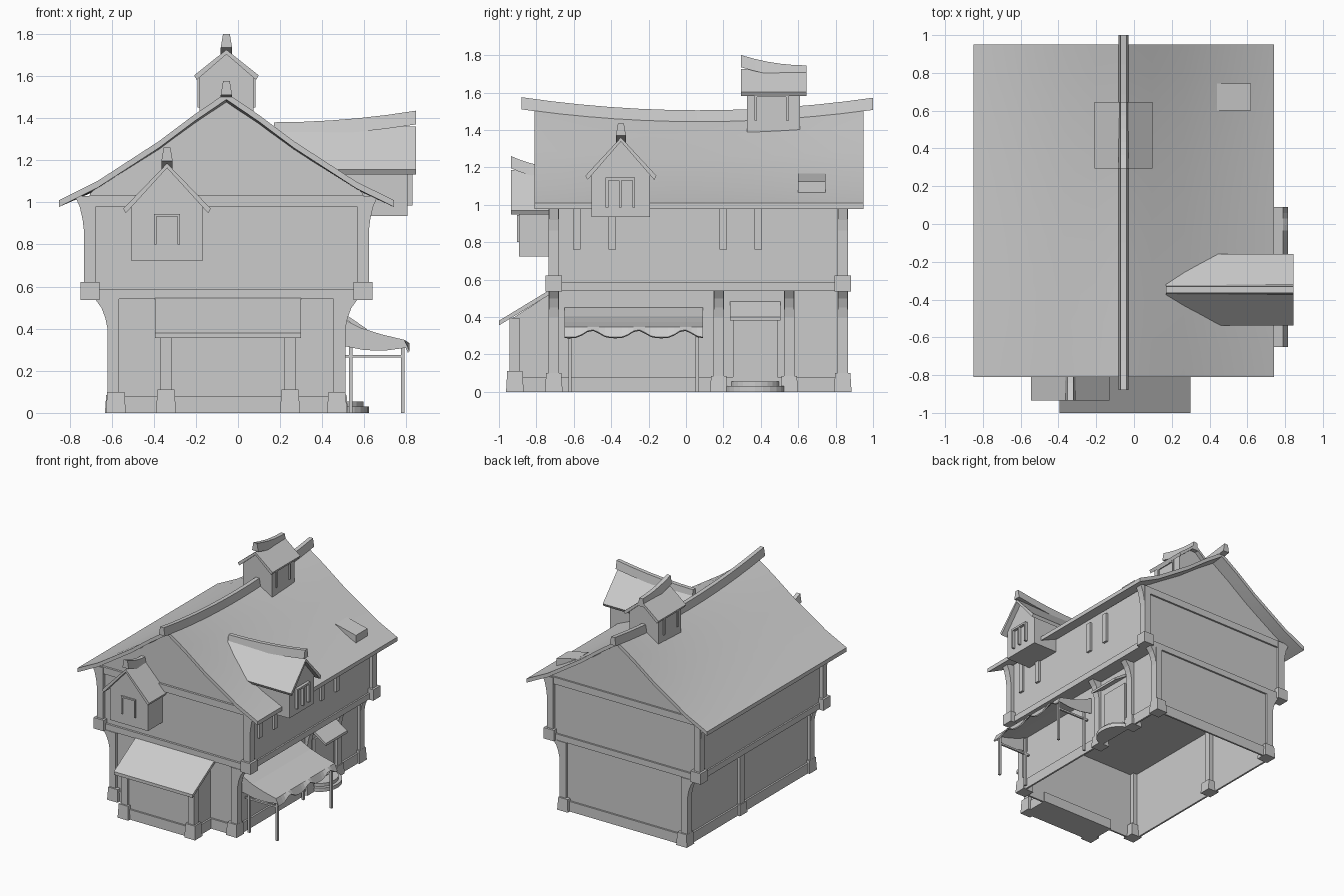
import bpy, bmesh, math
from mathutils import Vector

cube = bpy.data.objects.get("Cube")
if cube:
    bpy.data.objects.remove(cube, do_unlink=True)

grey = bpy.data.materials.new("plain grey")
grey.use_nodes = True
colour = (0.6, 0.6, 0.6, 1)
grey.diffuse_color = colour
grey.node_tree.nodes["Principled BSDF"].inputs["Base Color"].default_value = colour

CX = -0.055                                   # centre line of the house
FRONT, BACK = -0.707, 0.838                   # corner post centres


def loft(name, rings, caps=(True, True), loop=False):
    """Skin a list of point rings into one object."""
    bm = bmesh.new()
    vs = [[bm.verts.new(Vector(p)) for p in r] for r in rings]
    n = len(vs[0])
    pairs = list(zip(vs, vs[1:])) + ([(vs[-1], vs[0])] if loop else [])
    for a, b in pairs:
        for i in range(n):
            j = (i + 1) % n
            bm.faces.new((a[i], a[j], b[j], b[i]))
    if caps[0]:
        bm.faces.new(vs[0][::-1])
    if caps[1]:
        bm.faces.new(vs[-1])
    bmesh.ops.recalc_face_normals(bm, faces=bm.faces[:])
    me = bpy.data.meshes.new(name)
    bm.to_mesh(me)
    bm.free()
    me.materials.append(grey)
    ob = bpy.data.objects.new(name, me)
    bpy.context.collection.objects.link(ob)
    return ob


def rect(x0, x1, y0, y1, z):
    return [(x0, y0, z), (x1, y0, z), (x1, y1, z), (x0, y1, z)]


def box(name, x0, x1, y0, y1, z0, z1, caps=(True, True)):
    return loft(name, [rect(x0, x1, y0, y1, z0), rect(x0, x1, y0, y1, z1)], caps)


def at(axis, a, u, v):
    return (a, u, v) if axis == "x" else (u, a, v)


def prism(name, axis, a0, a1, profile, caps=(True, True)):
    return loft(name, [[at(axis, a, u, v) for u, v in profile] for a in (a0, a1)], caps)


def bar(name, axis, a0, a1, u0, u1, z0, z1):
    return prism(name, axis, a0, a1, [(u0, z0), (u1, z0), (u1, z1), (u0, z1)])


def foot(name, x, y, h=0.1):
    loft(name, [rect(x - r, x + r, y - r, y + r, z) for r, z in ((.047, 0), (.041, h))])


def post(name, x, y, z0, z1, r=.028):
    box(name, x - r, x + r, y - r, y + r, z0, z1)


def bracket(name, x, y, s, z0, z1, reach):
    h = z1 - z0
    pts = [(0, 0), (reach * .2, h * .4), (reach * .5, h * .72), (reach, h), (-.03, h), (-.03, 0)]
    prism(name, "y", y - .026, y + .026, [(x + s * u, z0 + v) for u, v in pts])


def window(name, axis, a0, a1, u0, u1, z0, z1, w=.015):
    bar(name + "_left", axis, a0, a1, u0, u0 + w, z0, z1)
    bar(name + "_right", axis, a0, a1, u1 - w, u1, z0, z1)
    bar(name + "_head", axis, a0, a1, u0, u1, z1 - w, z1)


def ridge_cap(name, axis, c, path):
    """Tapered ridge beam through (position, top height) points."""
    loft(name, [[at(axis, a, c - .027, z - .065), at(axis, a, c + .027, z - .065),
                 at(axis, a, c + .016, z), at(axis, a, c - .016, z)] for a, z in path])


def gablet(name, axis, c, wall, wh, base, roof, rh, eave, apex):
    """Small gabled box with its own roof and upswept ridge."""
    t = .022
    shoulder = apex - (apex - eave) * wh / rh - t
    prism(name + "_walls", axis, *wall, [(c - wh, base), (c + wh, base), (c + wh, shoulder),
                                         (c, apex - t), (c - wh, shoulder)])
    prism(name + "_roof", axis, *roof, [(c - rh, eave), (c, apex), (c + rh, eave),
                                        (c + rh - .012, eave - t), (c, apex - t),
                                        (c - rh + .012, eave - t)])
    ridge_cap(name + "_ridge", axis, c,
              [(roof[0] + (roof[1] - roof[0]) * k / 5, apex + .02 + .055 * (1 - k / 5) ** 2)
               for k in range(6)])


# Main roof: curved slopes and a sagging ridge
SLOPE = [(.795, 0), (.615, .175), (.32, .55), (.15, .80), (0, 1)]


def ridge_z(y):
    return 1.46 + .06 * ((y - .07) / .88) ** 2


def slope_line(y, drop, cut=1.0):
    pts = [(min(d, cut), 1.01 + f * (ridge_z(y) - 1.01) - drop) for d, f in SLOPE]
    return [(CX - d, y, z) for d, z in pts] + [(CX + d, y, z) for d, z in pts[-2::-1]]


def steps(a, b, n=12):
    return [a + (b - a) * i / n for i in range(n + 1)]


roof = loft("main_roof", [slope_line(y, 0) + slope_line(y, .032)[::-1] for y in steps(-.81, .95)])
ridge_cap("main_ridge", "y", CX, [(y, ridge_z(y) + .045) for y in steps(-.88, 1.0)])

# Upper storey walls running up into the gables
W = .648
rings = []
for y in steps(FRONT - .005, BACK + .008):
    line = slope_line(y, .02)[1:-1]
    rings.append([(CX - W, y, .56), (CX - W, y, 1.04)] + line + [(CX + W, y, 1.04), (CX + W, y, .56)])
loft("upper_walls", rings)
box("jetty_beam", CX - .66, CX + .66, FRONT - .022, BACK + .022, .54, .588)

# Lower walls, open underneath, with a skirting
L = .543
box("lower_walls", CX - L, CX + L, FRONT - .008, BACK + .008, 0, .56, (False, False))


def skirting(name, x0, x1, y0, y1, h, t=.014):
    loft(name, [rect(x0, x1, y0, y1, 0), rect(x0 - t, x1 + t, y0 - t, y1 + t, 0),
                rect(x0 - t, x1 + t, y0 - t, y1 + t, h), rect(x0, x1, y0, y1, h)],
         (False, False), True)


skirting("skirting", CX - L, CX + L, FRONT - .008, BACK + .008, .08)

# Corner posts, feet, blocks and brackets on both storeys
for s, side in ((-1, "right"), (1, "left")):
    for y, end in ((FRONT, "front"), (BACK, "back")):
        tag = end + "_" + side
        foot(tag + "_foot", CX + s * .525, y)
        post(tag + "_lower_post", CX + s * .537, y, .1, .54)
        bracket(tag + "_lower_bracket", CX + s * .563, y, s, .39, .54, .06)
        x = CX + s * .648
        box(tag + "_block", x - .045, x + .045, y - .045, y + .045, .535, .622)
        post(tag + "_upper_post", x, y, .62, 1.03)
        bracket(tag + "_upper_bracket", x + s * .026, y, s, .845, 1.03, .045)
    for y in (.175, .552) if s > 0 else (.175,):
        foot(side + "_mid_foot", CX + s * .53, y, .085)
        post(side + "_mid_post", CX + s * .537, y, .08, .54)
        if s > 0:
            bracket(side + "_mid_bracket", CX + s * .563, y, s, .39, .54, .06)
for y0, y1, end in ((FRONT - .022, FRONT, "front"), (BACK, BACK + .022, "back")):
    box(end + "_gable_beam", CX - .65, CX + .65, y0, y1, .98, 1.035)

# Upper window jambs under the eaves
for y in (-.583, -.395, .2, .385):
    box("window_jamb", CX + W - .01, CX + W + .018, y - .02, y + .02, .76, 1.0)

# Front lean-to
prism("lean_to_walls", "x", -.355, .26, [(-.715, 0), (-.715, .53), (-.925, .395), (-.925, 0)])
prism("lean_to_roof", "x", -.395, .3, [(-.72, .55), (-1, .38), (-1, .355), (-.72, .525)])
skirting("lean_to_skirting", -.355, .26, -.925, -.72, .08)
for x in (-.342, .247):
    foot("lean_to_foot", x, -.915, .11)
    post("lean_to_post", x, -.917, .1, .395)

# Hanging bay, roof dormer and ridge turret
gablet("front_bay", "y", -.337, (-.893, -.7), .168, .722, (-.935, -.7), .208, .97, 1.185)
window("front_bay_window", "y", -.903, -.89, -.4, -.275, .8, .945, .012)
gablet("dormer", "x", -.348, (.805, .35), .156, .935, (.845, .17), .19, 1.155, 1.36)
window("dormer_window", "x", .8, .828, -.43, -.272, .985, 1.145)
box("dormer_shutter", .8, .828, -.358, -.345, .985, 1.145)
gablet("turret", "y", CX, (.325, .61), .128, 1.36, (.295, .645), .153, 1.603, 1.725)
for s in (-1, 1):
    a = CX + s * .125
    window("turret_window", "x", a, a + s * .012, .365, .55, 1.45, 1.592)

# Roof hatch
prism("roof_hatch", "y", .6, .745, [(.62, 1.04), (.62, 1.125), (.44, 1.168), (.44, 1.08)])

# Door with canopy and rounded steps
box("door", .48, .503, .25, .49, .05, .4)
prism("door_canopy", "y", .235, .505, [(.485, .485), (.61, .4), (.61, .38), (.485, .46)])
for r, z0, z1, name in ((.16, 0, .03, "lower_step"), (.13, .03, .055, "upper_step")):
    arc = [math.pi * (k / 12 - .5) for k in range(13)]
    loft(name, [[(.485 + math.cos(a) * r * .85, .37 + math.sin(a) * r, z) for a in arc]
                for z in (z0, z1)])

# Cloth awning: sloping sheet, scalloped hem, side flaps and poles
rings = []
for y in steps(-.65, .09, 24):
    k = (y + .65) / .74
    hem = .292 + .04 * abs(math.cos(math.pi * 3 * k + math.pi / 2 - .3)) ** 4
    top = [(.49, .45), (.58, .405), (.68, .373), (.79, .347), (.815, hem)]
    rings.append([(x, y, z) for x, z in top] + [(x - .008, y, z - .006) for x, z in top[::-1]])
loft("awning", rings)
for y in (-.65, .085):
    prism("awning_flap", "y", y, y + .005,
          [(.49, .45), (.58, .405), (.68, .373), (.79, .347), (.805, .31), (.7, .296), (.6, .298), (.49, .32)])
for y in (-.62, .06):
    for x in (.535, .782):
        post("awning_pole", x, y, 0, .34 if x > .7 else .4, .009)
    box("awning_rail", .5, .785, y - .007, y + .007, .262, .276)

# Smooth the curved roof, keeping its edges crisp
bpy.ops.object.select_all(action="DESELECT")
roof.select_set(True)
bpy.context.view_layer.objects.active = roof
bpy.ops.object.shade_smooth_by_angle(angle=math.radians(30))
